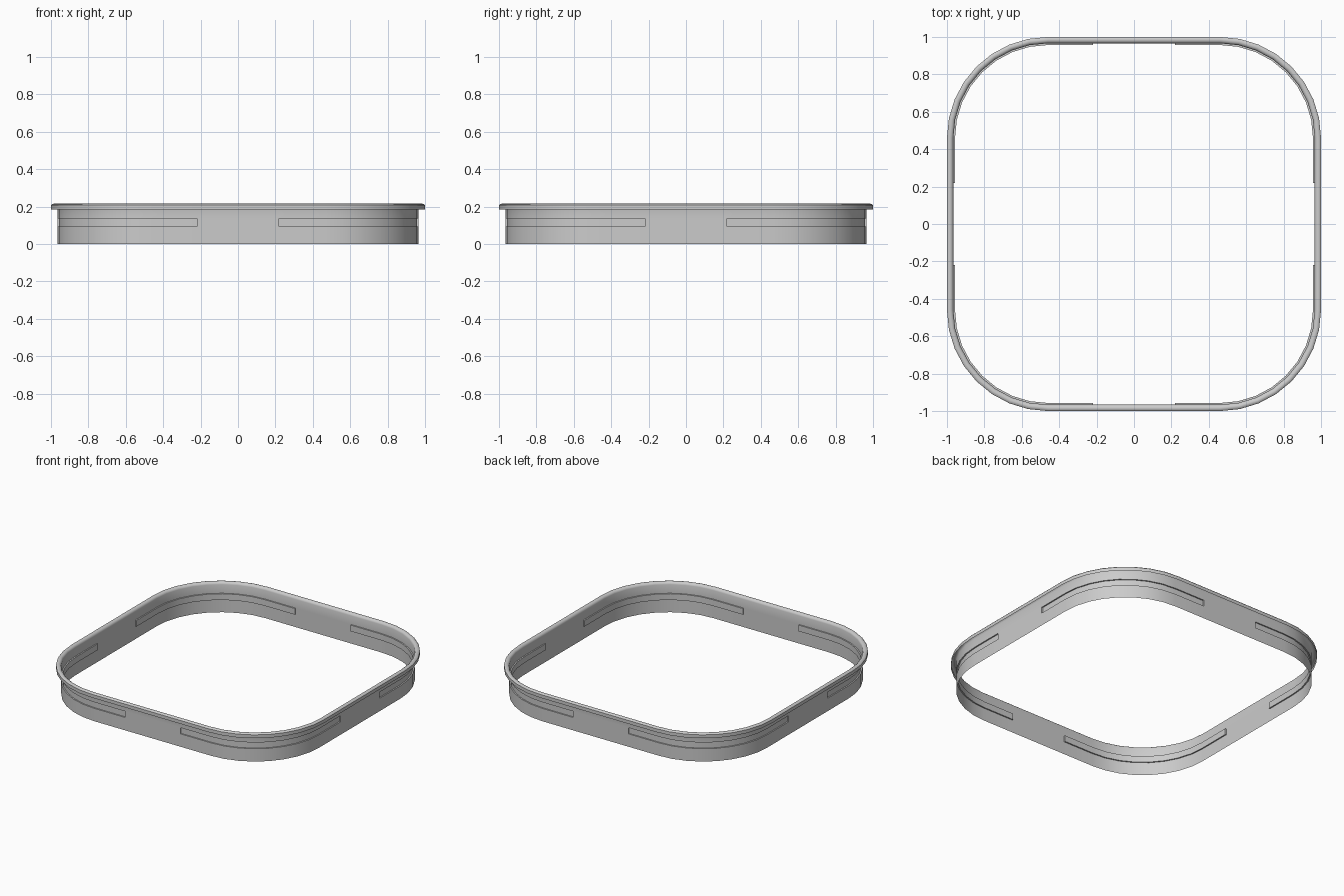
import bpy, bmesh
from math import cos, sin, pi
from mathutils import Matrix, Vector

if "Cube" in bpy.data.objects:
    bpy.data.objects.remove(bpy.data.objects["Cube"])

C = 0.46        # corner arc centre
SLOT = 0.22     # where each groove ends on a straight side
SEGS = 8        # segments per corner

# Wall section from the foot to the lip: (distance, height, groove depth)
profile = [
    (0.966, 0.000, 0), (0.966, 0.092, 0), (0.966, 0.092, 0.009),
    (0.966, 0.136, 0.009), (0.966, 0.136, 0), (0.966, 0.198, 0),
    (0.969, 0.207, 0), (0.976, 0.213, 0), (0.985, 0.215, 0),
    (0.994, 0.213, 0), (1.0, 0.207, 0), (1.0, 0.183, 0),
]


def quarter(d, depth):
    """Outline of one corner, from the right side's middle to the back's."""
    g = d - depth
    arc = [(C + (g - C) * cos(a), C + (g - C) * sin(a))
           for a in (pi / 2 * i / SEGS for i in range(SEGS + 1))]
    return ([(d, 0), (d, SLOT), (g, SLOT)] + arc + [(SLOT, g), (SLOT, d)])


# Thin ring: sweep the section round all four corners
bm = bmesh.new()
rows = []
for d, z, depth in profile:
    row = []
    for k in range(4):
        turn = Matrix.Rotation(k * pi / 2, 3, 'Z')
        row += [bm.verts.new(turn @ Vector((x, y, z))) for x, y in quarter(d, depth)]
    rows.append(row)
n = len(rows[0])
for low, high in zip(rows, rows[1:]):
    for i in range(n):
        j = (i + 1) % n
        bm.faces.new((low[i], low[j], high[j], high[i]))
# Close up the zero-size faces outside the grooves
bmesh.ops.remove_doubles(bm, verts=bm.verts, dist=0.0005)

mesh = bpy.data.meshes.new("seal_ring")
bm.to_mesh(mesh)
bm.free()
ring = bpy.data.objects.new("seal_ring", mesh)
bpy.context.collection.objects.link(ring)
bpy.context.view_layer.objects.active = ring
ring.select_set(True)
bpy.ops.object.shade_smooth_by_angle(angle=0.6)
